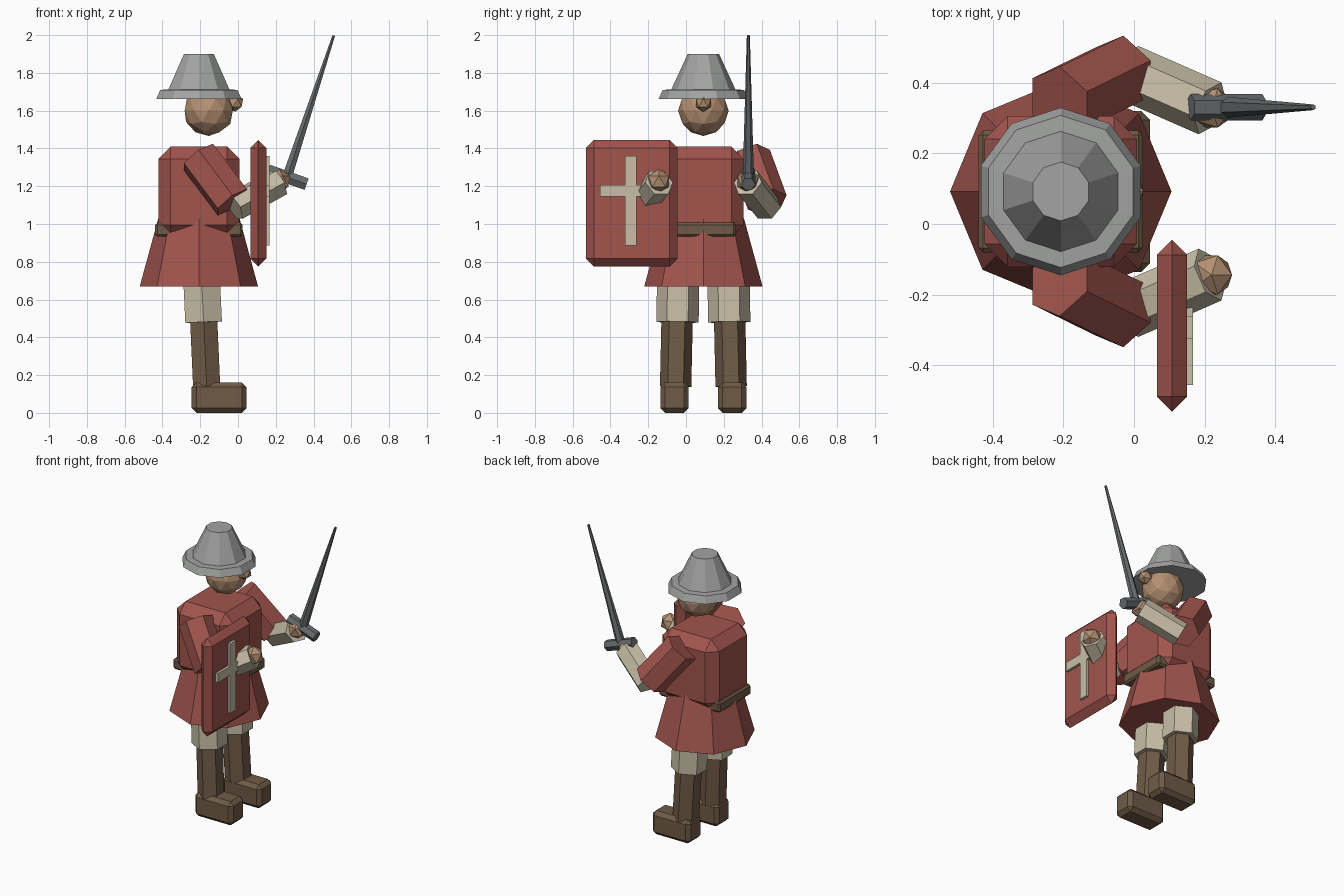
import bpy, bmesh
from math import pi, cos, sin
from mathutils import Vector

if "Cube" in bpy.data.objects:
    bpy.data.objects.remove(bpy.data.objects["Cube"])

CX, CY = -0.207, 0.092   # body axis; the figure faces +x


def mat(name, rgb):
    m = bpy.data.materials.new(name)
    m.diffuse_color = (*rgb, 1)
    m.use_nodes = True
    m.node_tree.nodes["Principled BSDF"].inputs["Base Color"].default_value = m.diffuse_color
    return m


RED = mat("red_cloth", (0.36, 0.09, 0.075))
BROWN = mat("brown_leather", (0.16, 0.105, 0.062))
CREAM = mat("cream_linen", (0.58, 0.52, 0.39))
SKIN = mat("skin", (0.46, 0.28, 0.17))
STEEL = mat("light_steel", (0.36, 0.37, 0.36))
DARK = mat("dark_steel", (0.14, 0.15, 0.155))


def finish(name, bm, material):
    bmesh.ops.recalc_face_normals(bm, faces=bm.faces)
    me = bpy.data.meshes.new(name)
    bm.to_mesh(me)
    bm.free()
    me.materials.append(material)
    ob = bpy.data.objects.new(name, me)
    bpy.context.collection.objects.link(ob)
    return ob


def box(name, lo, hi, material, bevel=0.0):
    lo, hi = Vector(lo), Vector(hi)
    bm = bmesh.new()
    bmesh.ops.create_cube(bm, size=1)
    for v in bm.verts:
        v.co = (lo + hi) / 2 + v.co * (hi - lo)
    if bevel:
        bmesh.ops.bevel(bm, geom=bm.edges[:], offset=bevel, segments=1,
                        affect='EDGES', profile=0.5)
    return finish(name, bm, material)


def loft(name, rings, ref, material, n=6):
    """Closed solid through (centre, radius) rings; first corner points along ref."""
    axis = (Vector(rings[-1][0]) - Vector(rings[0][0])).normalized()
    u = Vector(ref)
    u = (u - axis * u.dot(axis)).normalized()
    w = axis.cross(u)
    bm = bmesh.new()
    loops = []
    for c, r in rings:
        loops.append([bm.verts.new(Vector(c) + r * (u * cos(2 * pi * i / n) + w * sin(2 * pi * i / n)))
                      for i in range(n)])
    for a, b in zip(loops, loops[1:]):
        for i in range(n):
            j = (i + 1) % n
            bm.faces.new((a[i], a[j], b[j], b[i]))
    bm.faces.new(loops[0])
    bm.faces.new(loops[-1])
    return finish(name, bm, material)


def ball(name, centre, r, subdiv, material):
    bm = bmesh.new()
    bmesh.ops.create_icosphere(bm, subdivisions=subdiv, radius=r)
    bmesh.ops.translate(bm, verts=bm.verts[:], vec=centre)
    return finish(name, bm, material)


# Torso, skirt and belt
box("torso", (CX - 0.215, CY - 0.213, 0.93), (CX + 0.215, CY + 0.213, 1.41), RED, 0.065)
loft("skirt", [((CX, CY, 0.67), 0.313), ((CX, CY, 1.03), 0.215)], (1, 0, 0), RED, 8)
box("belt", (CX - 0.232, CY - 0.172, 0.933), (CX + 0.232, CY + 0.172, 1.007), BROWN, 0.012)

# Head, nose and brimmed hat
ball("head", (-0.155, CY, 1.6), 0.134, 2, SKIN)
ball("nose", (-0.015, CY, 1.641), 0.047, 1, SKIN)
loft("hat", [((CX, CY, z), r) for z, r in
             ((1.663, 0.237), (1.71, 0.215), (1.712, 0.17), (1.90, 0.083))],
     (0, 1, 0), STEEL, 10)

# Arms and legs, mirrored about the body axis
for s, side in ((1, "left"), (-1, "right")):
    def P(x, y, z):
        return Vector((x, CY + s * y, z))

    shoulder, elbow = P(-0.21, 0.25, 1.355), P(-0.03, 0.338, 1.115)
    loft(side + "_sleeve", [(shoulder, 0.109), (elbow, 0.109)],
         (elbow - shoulder).cross(Vector((1, 0, 0))), RED)
    start, wrist = P(-0.02, 0.338, 1.09), P(0.215, 0.235, 1.22)
    loft(side + "_forearm", [(start, 0.08), (wrist, 0.08)],
         (wrist - start).cross(Vector((0, 0, 1))), CREAM)
    ball(side + "_hand", P(0.219, 0.236, 1.226), 0.065, 1, SKIN)

    loft(side + "_breeches", [(P(-0.182, 0.137, 0.48), 0.112), (P(-0.197, 0.132, 0.8), 0.112)],
         (0, 1, 0), CREAM)
    loft(side + "_boot_shaft", [(P(-0.166, 0.147, 0.14), 0.083), (P(-0.182, 0.139, 0.5), 0.083)],
         (0, 1, 0), BROWN)
    y0 = CY + s * 0.1525
    box(side + "_boot_foot", (-0.245, y0 - 0.075, 0), (0.045, y0 + 0.075, 0.162), BROWN, 0.025)

# Shield with cross
box("shield", (0.065, -0.53, 0.775), (0.15, -0.045, 1.445), RED, 0.042)
box("cross_upright", (0.145, -0.323, 0.885), (0.167, -0.261, 1.36), CREAM)
box("cross_bar", (0.145, -0.455, 1.145), (0.167, -0.129, 1.207), CREAM)

# Sword
SY = 0.33
loft("sword_guard", [((0.16, SY, 1.283), 0.037), ((0.363, SY, 1.211), 0.037)], (0, 1, 0), DARK)
loft("sword_blade", [((0.257, SY, 1.24), 0.03), ((0.507, SY, 1.998), 0.008)], (0, 1, 0), DARK)
